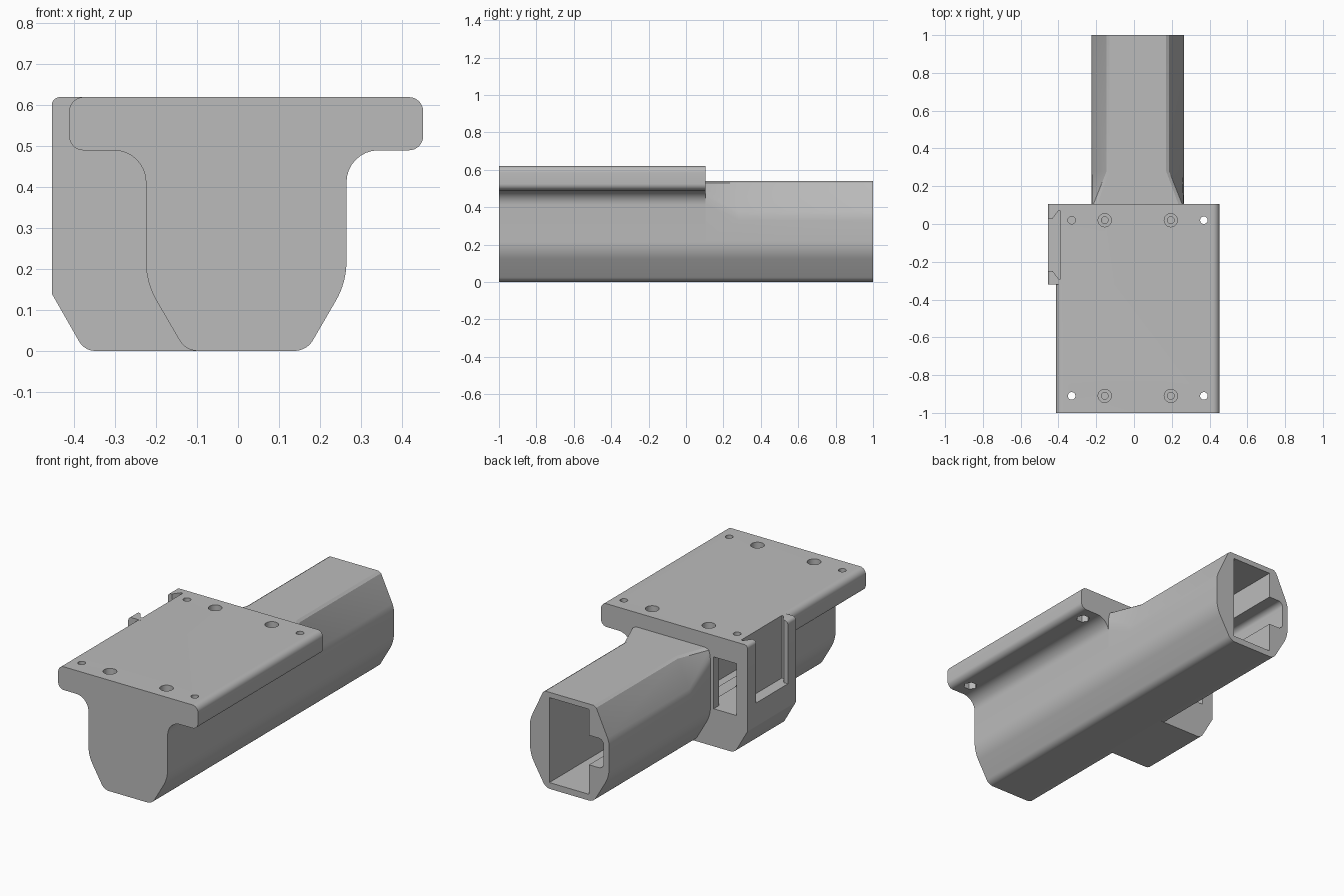
import bpy, bmesh, math
from mathutils import Vector

if "Cube" in bpy.data.objects:
    bpy.data.objects.remove(bpy.data.objects["Cube"], do_unlink=True)

CX = 0.02                       # centre line of the housing
BACK, SPLIT, FRONT = 1.0, 0.105, -1.0

grey = bpy.data.materials.new("plain grey")
grey.use_nodes = True
grey.diffuse_color = (0.5, 0.5, 0.5, 1)
grey.node_tree.nodes["Principled BSDF"].inputs["Base Color"].default_value = (0.5, 0.5, 0.5, 1)


def rounded(corners, n=8):
    """Round each (u, v, radius) corner of a closed outline."""
    out = []
    for i, (u, v, r) in enumerate(corners):
        p = Vector((u, v))
        if r == 0:
            out.append(p)
            continue
        a = (Vector(corners[i - 1][:2]) - p).normalized()
        b = (Vector(corners[(i + 1) % len(corners)][:2]) - p).normalized()
        half = a.angle(b) / 2
        t = r / math.tan(half)
        c = p + (a + b).normalized() * (r / math.sin(half))
        s, e = p + a * t - c, p + b * t - c
        turn = math.pi - 2 * half
        for k in range(n + 1):
            f = k / n
            out.append(c + (s * math.sin((1 - f) * turn) + e * math.sin(f * turn)) / math.sin(turn))
    return out


def mirrored(half):
    """Full outline from a right half running from bottom to top."""
    return half + [(-h[0], *h[1:]) for h in reversed(half)]


def loft(name, rings):
    """Skin a list of equal-length rings of 3D points and cap both ends."""
    bm = bmesh.new()
    vs = [[bm.verts.new(p) for p in ring] for ring in rings]
    n = len(rings[0])
    for a, b in zip(vs, vs[1:]):
        for i in range(n):
            j = (i + 1) % n
            bm.faces.new((a[i], a[j], b[j], b[i]))
    bm.faces.new(vs[0])
    bm.faces.new(vs[-1])
    bmesh.ops.recalc_face_normals(bm, faces=bm.faces)
    me = bpy.data.meshes.new(name)
    bm.to_mesh(me)
    bm.free()
    me.materials.append(grey)
    ob = bpy.data.objects.new(name, me)
    bpy.context.collection.objects.link(ob)
    return ob


def along_y(name, outline, y0, y1, cx=0):
    return loft(name, [[(cx + p[0], y, p[1]) for p in outline] for y in (y0, y1)])


def along_z(name, outline, z0, z1):
    return loft(name, [[(p[0], p[1], z) for p in outline] for z in (z0, z1)])


def disc(x, y, r, n=32):
    return [(x + r * math.cos(2 * math.pi * i / n), y + r * math.sin(2 * math.pi * i / n)) for i in range(n)]


def box(u0, u1, v0, v1):
    return [(u0, v0), (u1, v0), (u1, v1), (u0, v1)]


# Front housing with mounting flange
lower = [(0.148, 0, 0.052), (0.245, 0.167, 0.19)]
flange = [(0.245, 0.49, 0.078), (0.4325, 0.49, 0.035), (0.4325, 0.62, 0.035)]
housing = along_y("housing", rounded(mirrored(lower + flange)), FRONT, SPLIT, CX)

# Rear tube, blending from a square shoulder to chamfered top corners
low = [tuple(p) for p in rounded([(0, 0, 0)] + lower + [(0.245, 0.5, 0), (0, 0.5, 0)])[1:-2]]
shoulder = low + [(0.245, 0.42), (0.245, 0.46), (0.243, 0.5), (0.235, 0.53), (0.215, 0.54)]
chamfer = low + [(0.245, 0.33), (0.243, 0.355), (0.235, 0.38), (0.165, 0.53), (0.15, 0.54)]
stations = [(shoulder, 0.0), (shoulder, SPLIT), (chamfer, 0.28), (chamfer, BACK)]
tube = loft("rear_tube", [[(CX + u, y, v) for u, v in mirrored(s)] for s, y in stations])

# Side latch block
block_shape = [(-0.455, 0.62, 0.02), (-0.455, 0.14, 0.015), (-0.375, 0, 0.045), (-0.08, 0, 0), (-0.08, 0.62, 0)]
block = along_y("side_block", rounded(block_shape), -0.32, SPLIT)

# Hollow core and its side groove
cutters = [
    along_y("core_cutter", box(-0.1, 0.145, 0.035, 0.51), -0.9, 1.1),
    along_y("groove_cutter", rounded([(-0.19, 0.2, 0.03), (-0.05, 0.2, 0), (-0.05, 0.365, 0),
                                      (-0.19, 0.365, 0.03)]), -0.85, 1.1),
]

# Curved passage from the block's back face into the core
bend = [(-0.08 - 0.305 * math.cos(a), 0.105 - 0.3 * math.sin(a))
        for a in (math.pi / 2 * i / 12 for i in range(13))]
passage = [(-0.385, 0.15)] + bend + [(-0.08, -0.03), (-0.2, 0.0), (-0.245, 0.06), (-0.245, 0.15)]
cutters.append(along_z("passage_cutter", passage, 0.21, 0.5))

# Dovetail slot, open at the top and outer side
dovetail = [(-0.5, 0.03), (-0.43, 0.03), (-0.4, 0.07), (-0.39, 0.07),
            (-0.39, -0.29), (-0.4, -0.29), (-0.43, -0.25), (-0.5, -0.25)]
cutters.append(along_z("dovetail_cutter", dovetail, 0.27, 0.7))

# Counterbored screw holes and flange bolt holes with nut pockets
for y in (-0.91, 0.02):
    for side in (-1, 1):
        x = CX + side * 0.175
        cutters.append(along_z("counterbore_cutter", disc(x, y, 0.035), 0.56, 0.7))
        cutters.append(along_z("screw_cutter", disc(x, y, 0.018), 0.3, 0.58))
        x = CX + side * 0.35
        blind = side < 0 and y > 0
        cutters.append(along_z("bolt_cutter", disc(x, y, 0.02), 0.52 if blind else 0.4, 0.7))
        if not blind:
            cutters.append(along_z("nut_cutter", disc(x, y, 0.036, 6), 0.4, 0.53))


def combine(other, operation):
    mod = housing.modifiers.new(operation, "BOOLEAN")
    mod.operation, mod.solver, mod.object = operation, "EXACT", other
    bpy.ops.object.modifier_apply(modifier=mod.name)
    bpy.data.objects.remove(other, do_unlink=True)


bpy.ops.object.select_all(action="DESELECT")
bpy.context.view_layer.objects.active = housing
housing.select_set(True)
for part in (tube, block):
    combine(part, "UNION")
for cutter in cutters:
    combine(cutter, "DIFFERENCE")
bpy.ops.object.shade_smooth_by_angle(angle=math.radians(25))
